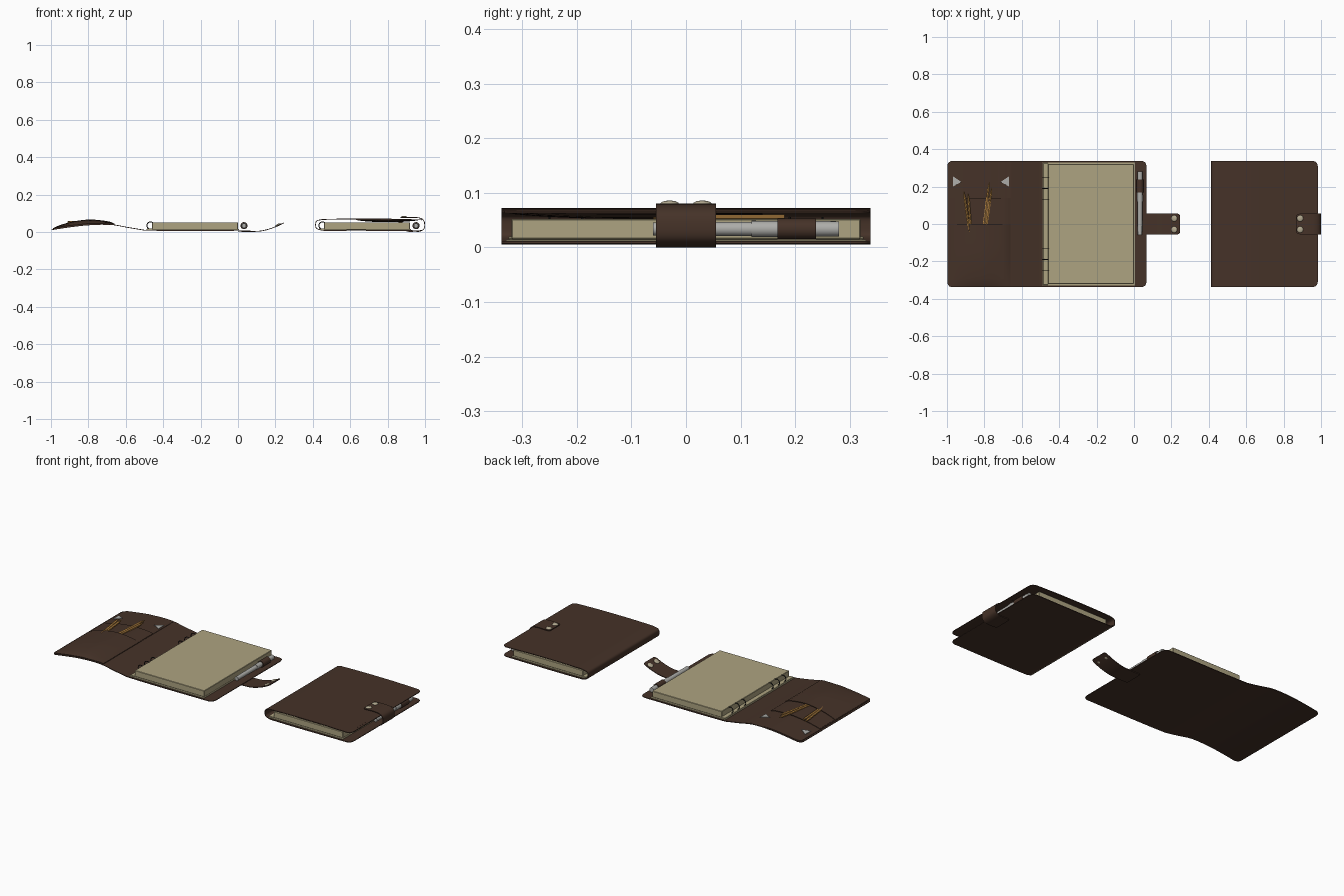
import bpy, bmesh, math
from mathutils import Vector

cube = bpy.data.objects.get("Cube")
if cube:
    bpy.data.objects.remove(cube, do_unlink=True)


def material(name, r, g, b):
    m = bpy.data.materials.new(name)
    m.use_nodes = True
    m.diffuse_color = (r, g, b, 1)
    m.node_tree.nodes["Principled BSDF"].inputs["Base Color"].default_value = (r, g, b, 1)
    return m


leather = material("dark brown leather", 0.06, 0.032, 0.021)
paper = material("cream paper", 0.42, 0.37, 0.22)
steel = material("grey steel", 0.42, 0.42, 0.40)
black = material("black ring", 0.015, 0.015, 0.015)
wood = material("orange pencil", 0.5, 0.25, 0.06)
brass = material("pale brass", 0.45, 0.40, 0.28)


def finish(name, bm, mat, thick=0):
    """Turn a bmesh into an object, thicken it and shade it."""
    bmesh.ops.recalc_face_normals(bm, faces=bm.faces)
    mesh = bpy.data.meshes.new(name)
    bm.to_mesh(mesh)
    bm.free()
    mesh.materials.append(mat)
    ob = bpy.data.objects.new(name, mesh)
    bpy.context.collection.objects.link(ob)
    bpy.ops.object.select_all(action='DESELECT')
    ob.select_set(True)
    bpy.context.view_layer.objects.active = ob
    if thick:
        mod = ob.modifiers.new("thickness", 'SOLIDIFY')
        mod.thickness, mod.offset = thick, 0
        bpy.ops.object.modifier_apply(modifier=mod.name)
    bpy.ops.object.shade_smooth_by_angle(angle=math.radians(35))
    return ob


def spline(points, steps=10):
    """Smooth path through (x, z) points."""
    p = [Vector(q) for q in points]
    p = [2 * p[0] - p[1]] + p + [2 * p[-1] - p[-2]]
    out = []
    for a, b, c, d in zip(p, p[1:], p[2:], p[3:]):
        ta = c - b if (b - a).length > 3 * (c - b).length else (c - a) / 2
        tb = c - b if (d - c).length > 3 * (c - b).length else (d - b) / 2
        limit = (c - b).length
        ta, tb = ta.normalized() * limit, tb.normalized() * limit
        for i in range(steps):
            t = i / steps
            out.append((2*t**3 - 3*t*t + 1) * b + (t**3 - 2*t*t + t) * ta
                       + (3*t*t - 2*t**3) * c + (t**3 - t*t) * tb)
    return out + [p[-2]]


def sheet(name, points, half, round_ends, mat=leather, thick=0.004):
    """Leather strip following a side profile, with rounded corners."""
    path = spline(points)
    # extra rows near both ends for the corner curves
    for end in (0, -1):
        for _ in range(3):
            i = 1 if end == 0 else len(path) - 1
            path.insert(i, (path[i - 1] + path[i]) / 2)
    dist = [0]
    for a, b in zip(path, path[1:]):
        dist.append(dist[-1] + (b - a).length)
    bm = bmesh.new()
    rows = []
    for p, d in zip(path, dist):
        w = half
        for away, r in ((d, round_ends[0]), (dist[-1] - d, round_ends[1])):
            if away < r:
                w -= r - math.sqrt(r * r - (r - away) ** 2)
        rows.append([bm.verts.new((p.x, w * k, p.y)) for k in (-1, -0.5, 0, 0.5, 1)])
    for a, b in zip(rows, rows[1:]):
        for i in range(4):
            bm.faces.new((a[i], a[i + 1], b[i + 1], b[i]))
    return finish(name, bm, mat, thick)


def box(name, lo, hi, mat, bevel=0.002):
    bm = bmesh.new()
    bmesh.ops.create_cube(bm, size=1)
    for v in bm.verts:
        v.co = [l + (h - l) * (c + 0.5) for l, h, c in zip(lo, hi, v.co)]
    if bevel:
        bmesh.ops.bevel(bm, geom=bm.edges[:], offset=bevel, segments=1, affect='EDGES')
    return finish(name, bm, mat)


def rod(name, a, b, r1, r2, mat, sides=20):
    a, b = Vector(a), Vector(b)
    bm = bmesh.new()
    bmesh.ops.create_cone(bm, cap_ends=True, segments=sides, radius1=r1, radius2=r2,
                          depth=(b - a).length)
    rot = (b - a).to_track_quat('Z', 'Y')
    for v in bm.verts:
        v.co = rot @ v.co + (a + b) / 2
    return finish(name, bm, mat)


def snap(name, x, y, z, tilt=0):
    bm = bmesh.new()
    bmesh.ops.create_uvsphere(bm, u_segments=20, v_segments=10, radius=0.017)
    for v in bm.verts:
        v.co.z *= 0.35
    ob = finish(name, bm, brass)
    ob.location, ob.rotation_euler = (x, y, z), (0, tilt, 0)


def dome(name, x0, x1, y0, y1, base, height):
    """Pocket front: sealed on three sides, open along y1."""
    bm = bmesh.new()
    n = 16
    grid = [[bm.verts.new((x0 + (x1 - x0) * i / n, y0 + (y1 - y0) * j / n,
                           base(x0 + (x1 - x0) * i / n)
                           + height * math.sin(math.pi * i / n) ** 0.7
                           * math.sin(math.pi / 2 * min(1, j / n * 1.5)) ** 0.6))
             for j in range(n + 1)] for i in range(n + 1)]
    for a, b in zip(grid, grid[1:]):
        for j in range(n):
            bm.faces.new((a[j], a[j + 1], b[j + 1], b[j]))
    finish(name, bm, leather, 0.003)


def torus(name, x, y, z, major, minor, mat):
    bm = bmesh.new()
    rings = []
    for i in range(24):
        a = math.tau * i / 24
        rings.append([bm.verts.new((x + (major + minor * math.cos(t)) * math.cos(a),
                                    y + minor * math.sin(t),
                                    z + (major + minor * math.cos(t)) * math.sin(a)))
                      for t in (math.tau * j / 6 for j in range(6))])
    for i in range(24):
        a, b = rings[i], rings[(i + 1) % 24]
        for j in range(6):
            bm.faces.new((a[j], a[(j + 1) % 6], b[(j + 1) % 6], b[j]))
    finish(name, bm, mat)


def filling(tag, x):
    """Page block, binder rings, pen and pen loop; x is the spine side."""
    box(tag + "_page_block", (x + 0.03, -0.32, 0.015), (x + 0.49, 0.32, 0.052), paper)
    box(tag + "_back_sheet", (x, -0.33, 0.012), (x + 0.495, 0.33, 0.015), paper, 0)
    box(tag + "_binder_bar", (x + 0.004, -0.325, 0.015), (x + 0.03, 0.325, 0.02), paper, 0.001)
    for side in (-1, 1):
        for y in (0.13, 0.19, 0.25):
            torus(tag + "_binder_ring", x + 0.022, side * y, 0.035, 0.019, 0.0025, black)
    px, pz = x + 0.522, 0.034
    rod(tag + "_pen_barrel", (px, -0.06, pz), (px, 0.13, pz), 0.012, 0.013, steel)
    rod(tag + "_pen_cap", (px, 0.12, pz), (px, 0.28, pz), 0.015, 0.014, steel)
    rod(tag + "_pen_loop", (px, 0.168, pz), (px, 0.238, pz), 0.019, 0.019, leather)


# Open organiser
flap = [(-0.998, 0.012), (-0.9, 0.027), (-0.8, 0.038), (-0.68, 0.04),
        (-0.58, 0.023), (-0.5, 0.01), (0.068, 0.009)]
sheet("open_cover", flap, 0.338, (0.03, 0.03))


def flap_height(x):
    for (a, za), (b, zb) in zip(flap, flap[1:]):
        if a <= x <= b:
            return za + (zb - za) * (x - a) / (b - a)
    return flap[0][1]


lining = [(x, flap_height(x) + 0.003) for x in (-0.99, -0.9, -0.8, -0.66)]
sheet("flap_lining", lining, 0.333, (0.03, 0.001))
dome("back_pocket", -0.985, -0.662, -0.33, 0.14, lambda x: flap_height(x) + 0.005, 0.009)
dome("front_pocket", -0.988, -0.66, -0.333, 0.0, lambda x: flap_height(x) + 0.006, 0.022)
filling("open", -0.49)
sheet("open_strap", [(0.0, 0.004), (0.07, 0.003), (0.13, 0.007), (0.19, 0.024), (0.246, 0.049)],
      0.055, (0.01, 0.015))
for y in (-0.03, 0.03):
    snap("open_snap", 0.215, y, 0.038, -0.42)

# Pencils tucked in the pocket
for x0, x1, top in ((-0.875, -0.905, 0.14), (-0.868, -0.885, 0.13),
                    (-0.812, -0.778, 0.19), (-0.8, -0.765, 0.16)):
    a = Vector((x0, -0.08, 0.049))
    b = Vector((x1, top, 0.06 if x1 > -0.8 else 0.053))
    rod("pencil_shaft", a, b, 0.007, 0.007, wood, 6)
    rod("pencil_tip", b, b + (b - a).normalized() * 0.035, 0.007, 0.001, wood, 6)

# Small card corners on the flap
for x, way in ((-0.968, 1), (-0.668, -1)):
    bm = bmesh.new()
    bm.faces.new([bm.verts.new((px, py, flap_height(px) + 0.0085)) for px, py in
                  ((x, 0.2), (x + way * 0.045, 0.225), (x, 0.255))])
    finish("card_corner", bm, steel, 0.003)

# Closed organiser
sheet("closed_cover", [(0.983, 0.009), (0.45, 0.009), (0.42, 0.02), (0.415, 0.038),
                       (0.42, 0.058), (0.45, 0.067), (0.75, 0.07), (0.983, 0.065)],
      0.338, (0.03, 0.03))
dome("closed_front_pocket", 0.63, 0.97, -0.333, 0.0, lambda x: 0.066, -0.012)
dome("closed_back_pocket", 0.63, 0.97, -0.33, 0.14, lambda x: 0.066, -0.006)
filling("closed", 0.43)
rod("closed_pencil", (0.88, -0.06, 0.056), (0.86, 0.18, 0.056), 0.004, 0.004, wood, 6)
sheet("closed_strap", [(0.9, 0.004), (0.965, 0.003), (0.992, 0.015), (0.998, 0.04),
                       (0.99, 0.065), (0.96, 0.077), (0.867, 0.077)], 0.055, (0.01, 0.015))
for y in (-0.03, 0.03):
    snap("closed_snap", 0.888, y, 0.08)
